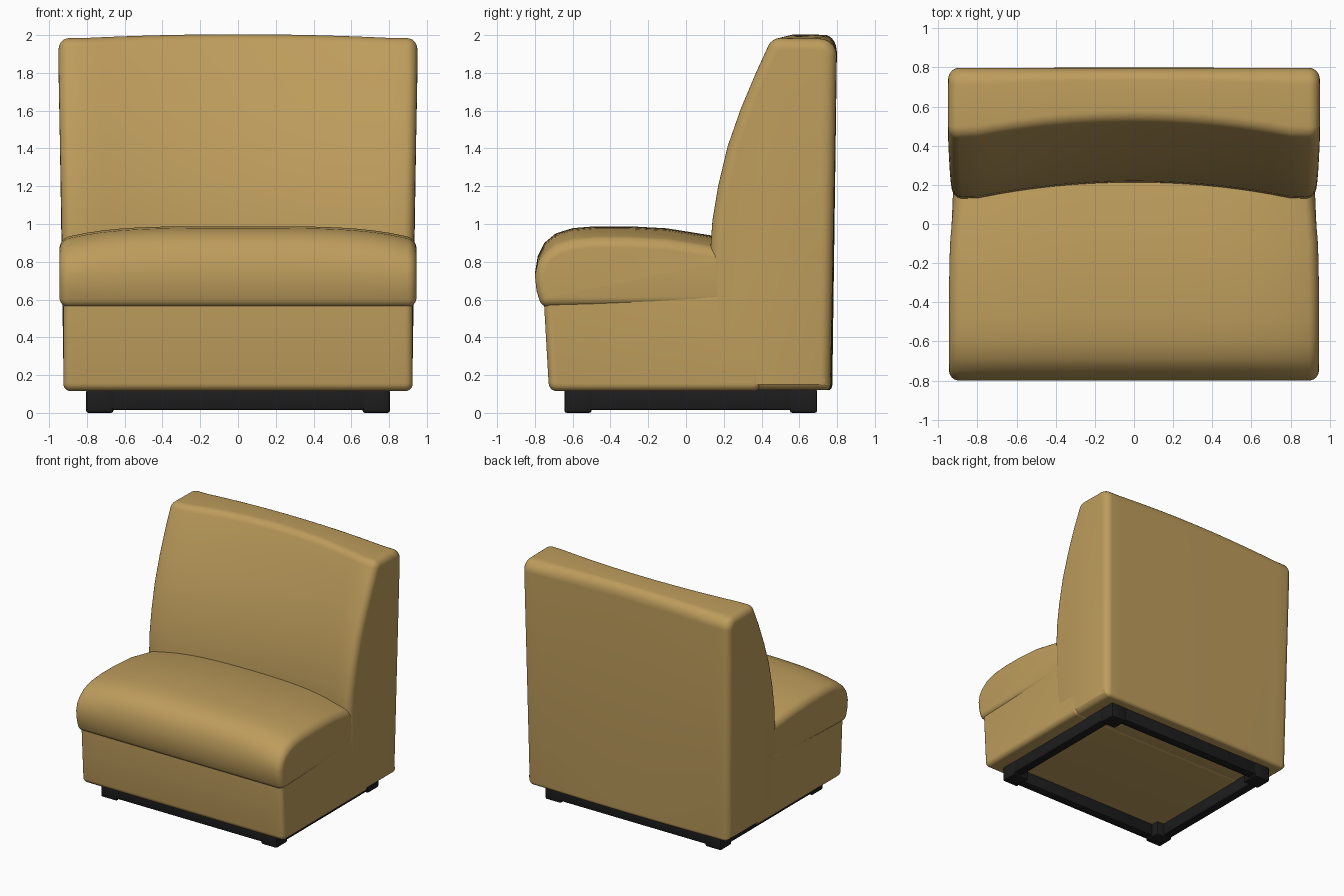
import bpy, bmesh, math
from mathutils import Vector

if "Cube" in bpy.data.objects:
    bpy.data.objects.remove(bpy.data.objects["Cube"], do_unlink=True)


def material(name, rgb):
    m = bpy.data.materials.new(name)
    m.use_nodes = True
    m.diffuse_color = (*rgb, 1)
    bsdf = m.node_tree.nodes["Principled BSDF"]
    bsdf.inputs["Base Color"].default_value = (*rgb, 1)
    bsdf.inputs["Roughness"].default_value = 0.8
    return m


FABRIC = material("tan fabric", (0.51, 0.335, 0.107))
BLACK = material("black plinth", (0.012, 0.012, 0.013))


def finish(bm, name, mat, angle=50):
    bmesh.ops.recalc_face_normals(bm, faces=bm.faces)
    mesh = bpy.data.meshes.new(name)
    bm.to_mesh(mesh)
    bm.free()
    mesh.materials.append(mat)
    ob = bpy.data.objects.new(name, mesh)
    bpy.context.collection.objects.link(ob)
    bpy.ops.object.select_all(action="DESELECT")
    ob.select_set(True)
    bpy.context.view_layer.objects.active = ob
    bpy.ops.object.shade_smooth_by_angle(angle=math.radians(angle))
    return ob


def rounded(profile, steps=7):
    """Round the corners of an anticlockwise (y, z, radius) profile."""
    out, n = [], len(profile)
    for i, (y, z, r) in enumerate(profile):
        p = Vector((y, z))
        if r == 0:
            out.append(p)
            continue
        a = (Vector(profile[i - 1][:2]) - p).normalized()
        b = (Vector(profile[(i + 1) % n][:2]) - p).normalized()
        half = a.angle(b) / 2
        centre = p + (a + b).normalized() * r / math.sin(half)
        start = p + a * r / math.tan(half) - centre
        end = p + b * r / math.tan(half) - centre
        for k in range(steps + 1):
            d = start.slerp(end, k / steps)
            out.append(centre + d.normalized() * r)
    return out


def upholstery(name, profile, half, edge, shape, cuts=20):
    """Loft a profile along x with rolled ends, then shape every point."""
    ring = rounded(profile)
    n = len(ring)
    normals = []
    for i in range(n):
        t = (ring[(i + 1) % n] - ring[i - 1]).normalized()
        normals.append(Vector((t.y, -t.x)))
    roll = [(half - edge + edge * math.sin(a), edge * (1 - math.cos(a)))
            for a in (math.pi / 2 * k / 6 for k in range(1, 7))]
    middle = half - edge
    stations = [(-x, d) for x, d in reversed(roll)]
    stations += [(middle * (2 * k / cuts - 1), 0) for k in range(cuts + 1)]
    stations += roll
    bm = bmesh.new()
    loops = []
    for x, inset in stations:
        pts = [p - m * inset for p, m in zip(ring, normals)]
        loops.append([bm.verts.new(shape(x, p.x, p.y)) for p in pts])
    for a, b in zip(loops, loops[1:]):
        for i in range(n):
            j = (i + 1) % n
            bm.faces.new((a[i], a[j], b[j], b[i]))
    bm.faces.new(loops[0])
    bm.faces.new(loops[-1])
    return finish(bm, name, FABRIC)


def clamp(v):
    return max(0.0, min(1.0, v))


# Backrest: hollowed front, crowned top, slightly wider towards the top
def shape_back(x, y, z):
    hollow = clamp(1 - (x / 0.86) ** 2)
    y += 0.08 * hollow * clamp((0.8 - y) / 0.3)
    width = 0.923 + 0.027 * clamp((z - 0.4) / 1.4)
    return x * width, y, z + 0.02 * hollow * clamp((z - 1.7) / 0.25)


upholstery("backrest", [
    (0.13, 0.12, 0.03), (0.765, 0.12, 0.03), (0.8, 1.98, 0.09),
    (0.455, 1.985, 0.07), (0.37, 1.8, 0), (0.29, 1.61, 0), (0.22, 1.41, 0),
    (0.17, 1.2, 0), (0.14, 1.02, 0), (0.13, 0.88, 0)],
    1.0, 0.06, shape_back)

# Lower seat body
upholstery("seat_base", [
    (-0.725, 0.115, 0.045), (0.4, 0.115, 0.045),
    (0.4, 0.64, 0.045), (-0.755, 0.64, 0.045)],
    0.925, 0.04, lambda x, y, z: (x, y, z))


# Seat cushion: crowned top, sides tucked in beside the backrest
def shape_cushion(x, y, z):
    z -= 0.06 * abs(x / 0.92) ** 4 * clamp((z - 0.7) / 0.2)
    return x * (1 - 0.025 * clamp((y + 0.15) / 0.25)), y, z


upholstery("seat_cushion", [
    (-0.765, 0.56, 0.05), (0.3, 0.57, 0.05), (0.3, 0.91, 0.05),
    (0.13, 0.94, 0), (-0.1, 0.977, 0), (-0.3, 0.988, 0),
    (-0.48, 0.988, 0), (-0.6, 0.978, 0), (-0.69, 0.95, 0), (-0.75, 0.9, 0),
    (-0.785, 0.83, 0), (-0.8, 0.74, 0), (-0.792, 0.65, 0)],
    0.945, 0.05, shape_cushion)


# Plinth: open frame with corner feet
def box(name, x0, x1, y0, y1, z0, z1):
    bm = bmesh.new()
    bmesh.ops.create_cube(bm, size=1)
    for v in bm.verts:
        v.co = (x1 if v.co.x > 0 else x0, y1 if v.co.y > 0 else y0,
                z1 if v.co.z > 0 else z0)
    bmesh.ops.bevel(bm, geom=bm.edges[:], offset=0.012, segments=2,
                    profile=0.5, affect="EDGES")
    return finish(bm, name, BLACK, 35)


X, FRONT, BACK, RAIL, FOOT = 0.8, -0.64, 0.69, 0.075, 0.14
box("plinth_front_rail", -X, X, FRONT, FRONT + RAIL, 0.015, 0.13)
box("plinth_back_rail", -X, X, BACK - RAIL, BACK, 0.015, 0.13)
for side, s in (("left", 1), ("right", -1)):
    xs = sorted((s * X, s * (X - RAIL)))
    box(f"plinth_{side}_rail", *xs, FRONT, BACK, 0.015, 0.13)
    xs = sorted((s * (X + 0.004), s * (X - FOOT)))
    box(f"front_{side}_foot", *xs, FRONT - 0.004, FRONT + FOOT, 0, 0.125)
    box(f"back_{side}_foot", *xs, BACK - FOOT, BACK + 0.004, 0, 0.125)
